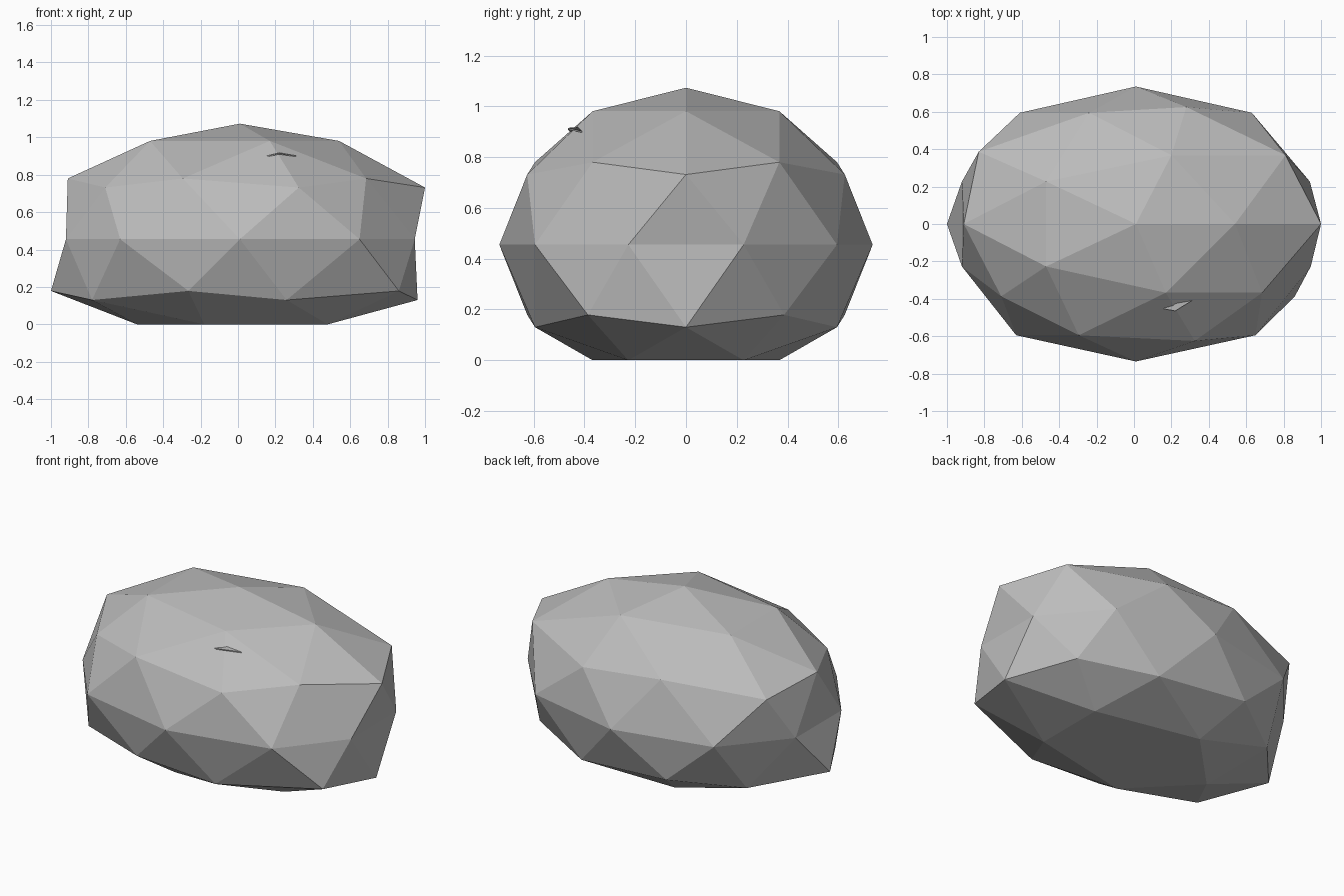
import bpy, bmesh, math

if "Cube" in bpy.data.objects:
    bpy.data.objects.remove(bpy.data.objects["Cube"])

# Stone colours
def material(name, v):
    m = bpy.data.materials.new(name)
    m.diffuse_color = (v, v, v, 1)
    m.use_nodes = True
    m.node_tree.nodes["Principled BSDF"].inputs["Base Color"].default_value = m.diffuse_color
    return m

grey = material("stone grey", 0.5)

def add_object(name, bm):
    me = bpy.data.meshes.new(name)
    bm.to_mesh(me)
    bm.free()
    me.materials.append(grey)
    ob = bpy.data.objects.new(name, me)
    bpy.context.collection.objects.link(ob)
    return ob

# Stretch of each ring: height -> {angle from +x: (x on front side, x on back side)}
rings = {
    0.98: {0: (.54, .54), 72: (.17, .20), 144: (-.47, -.47)},
    0.78: {36: (.685, .81), 108: (-.295, -.24), 180: (-.91, -.91)},
    0.73: {0: (1, 1), 72: (.325, .28), 144: (-.71, -.83)},
    0.455: {18: (.945, .94), 54: (.65, .63), 90: (.01, .01),
            126: (-.63, -.61), 162: (-.92, -.92)},
    0.18: {36: (.86, .745), 108: (-.265, -.30), 180: (-1, -1)},
    0.13: {0: (.96, .96), 72: (.26, .31), 144: (-.78, -.68)},
    0.0: {36: (.48, .48), 108: (-.18, -.18), 180: (-.54, -.54)},
}

# Boulder: coarse faceted ball, flattened underneath
bm = bmesh.new()
bmesh.ops.create_icosphere(bm, subdivisions=2, radius=1)
for v in bm.verts:
    x, y, z = v.co
    height = max(0, 0.455 + 0.618 * z)
    if abs(z) > 0.99:
        v.co = (0.01, 0, height)
        continue
    angle = abs(math.degrees(math.atan2(y, x)))
    ring = rings[min(rings, key=lambda h: abs(h - height))]
    front, back = ring[min(ring, key=lambda a: abs(a - angle))]
    v.co = (front if y < 0 else back, 0.735 * y, height)
add_object("boulder", bm)

# Thin chip of stone on the upper front
bm = bmesh.new()
top = [(.14, -.45, .898), (.22, -.465, .915), (.31, -.41, .902), (.22, -.425, .918)]
bm.faces.new([bm.verts.new(p) for p in top])
ext = bmesh.ops.extrude_face_region(bm, geom=bm.faces[:])
for e in ext["geom"]:
    if isinstance(e, bmesh.types.BMVert):
        e.co.z -= 0.006
bmesh.ops.recalc_face_normals(bm, faces=bm.faces)
add_object("stone_chip", bm)
